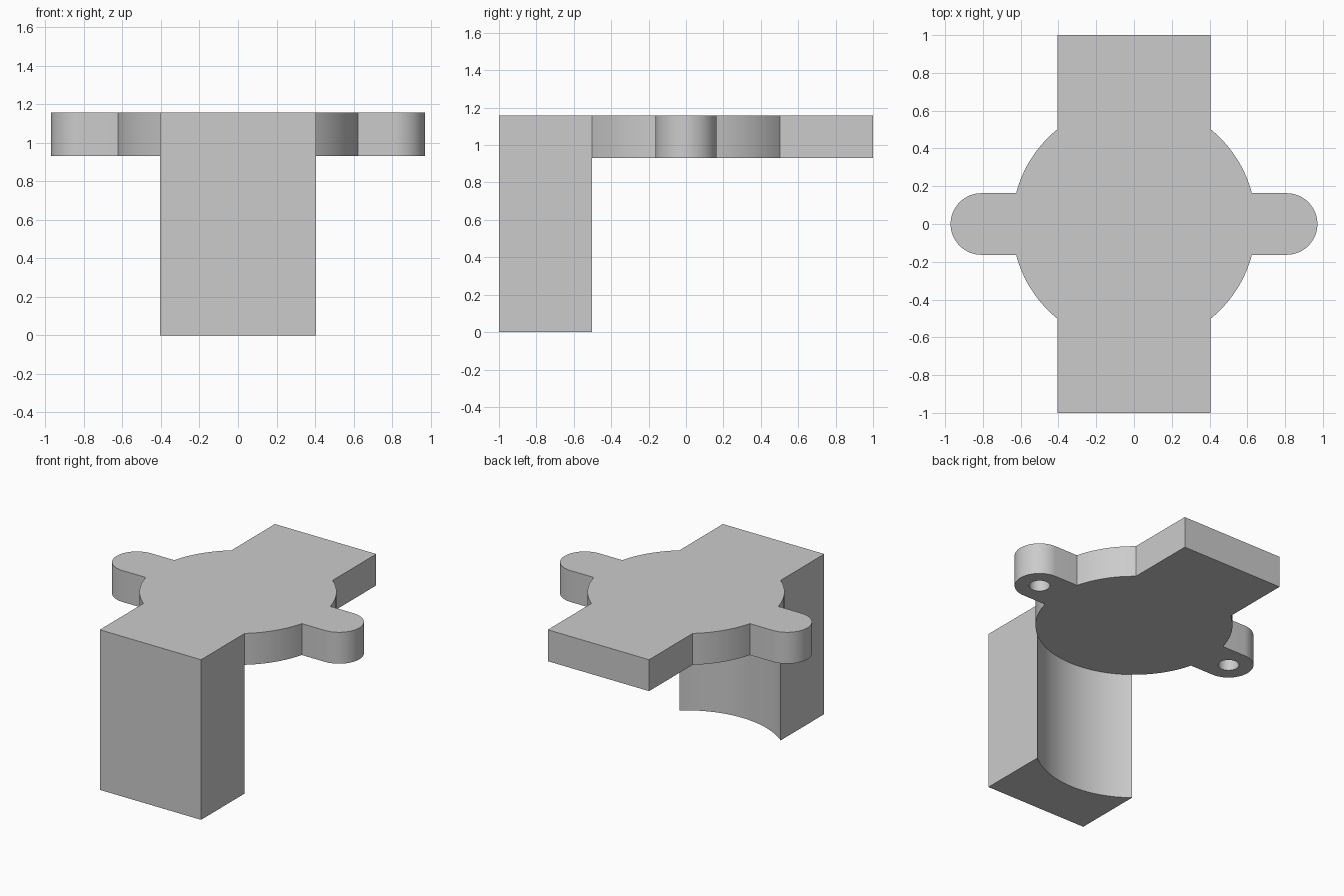
import bpy
import bmesh
from math import acos, asin, cos, sin, pi

if "Cube" in bpy.data.objects:
    bpy.data.objects.remove(bpy.data.objects["Cube"], do_unlink=True)

HALF_W = 0.405      # half width of the arms and leg
DISC_R = 0.645      # round centre
LUG_X, LUG_R = 0.808, 0.163
HOLE_R, HOLE_DEPTH = 0.068, 0.16
PLATE_Z, TOP_Z = 0.93, 1.157


def arc(cx, r, a0, a1, n):
    return [(cx + r * cos(a0 + (a1 - a0) * i / n),
             r * sin(a0 + (a1 - a0) * i / n)) for i in range(n + 1)]


def walls(bm, loop, z0, z1):
    for (ax, ay), (bx, by) in zip(loop, loop[1:] + loop[:1]):
        bm.faces.new([bm.verts.new(p) for p in
                      ((ax, ay, z0), (bx, by, z0), (bx, by, z1), (ax, ay, z1))])


def cap(bm, loop, z):
    bm.faces.new([bm.verts.new((x, y, z)) for x, y in loop])


# Outlines: right flank with its lug, rotated half a turn for the left
a_arm = acos(HALF_W / DISC_R)
a_lug = asin(LUG_R / DISC_R)
flank = (arc(0, DISC_R, -a_arm, -a_lug, 16)
         + arc(LUG_X, LUG_R, -pi / 2, pi / 2, 32)
         + arc(0, DISC_R, a_lug, a_arm, 16))
left_flank = [(-x, -y) for x, y in flank]
back_end = [(HALF_W, 1), (-HALF_W, 1)]
front_end = [(-HALF_W, -1), (HALF_W, -1)]
front_arc = arc(0, DISC_R, a_arm - pi, -a_arm, 40)

plate_outline = flank + back_end + left_flank + front_end
underside = flank + back_end + left_flank + front_arc[1:-1]
leg_outline = front_end + front_arc[::-1]

# Plate and hollow-backed leg as one solid
bm = bmesh.new()
walls(bm, plate_outline, PLATE_Z, TOP_Z)
cap(bm, plate_outline, TOP_Z)
cap(bm, underside, PLATE_Z)
walls(bm, leg_outline, 0, PLATE_Z)
cap(bm, leg_outline, 0)
bmesh.ops.remove_doubles(bm, verts=bm.verts[:], dist=0.0001)
bmesh.ops.dissolve_limit(bm, angle_limit=0.005, verts=bm.verts[:], edges=bm.edges[:])
bmesh.ops.recalc_face_normals(bm, faces=bm.faces[:])
mesh = bpy.data.meshes.new("bracket_body")
bm.to_mesh(mesh)
bm.free()
body = bpy.data.objects.new("bracket_body", mesh)
bpy.context.collection.objects.link(body)

grey = bpy.data.materials.new("light grey")
grey.use_nodes = True
grey.diffuse_color = (0.6, 0.6, 0.6, 1)
grey.node_tree.nodes["Principled BSDF"].inputs["Base Color"].default_value = (0.6, 0.6, 0.6, 1)
mesh.materials.append(grey)

# Blind holes drilled up into the lugs
for side in (-1, 1):
    bpy.ops.mesh.primitive_cylinder_add(vertices=40, radius=HOLE_R, depth=2 * HOLE_DEPTH,
                                        location=(side * LUG_X, 0, PLATE_Z))
    drill = bpy.context.object
    drill.name = "hole_cutter"
    drill.hide_render = True
    drill.data.materials.append(grey)
    cut = body.modifiers.new("lug_hole", "BOOLEAN")
    cut.operation = "DIFFERENCE"
    cut.solver = "EXACT"
    cut.object = drill
    bpy.ops.object.select_all(action="DESELECT")
    body.select_set(True)
    bpy.context.view_layer.objects.active = body
    bpy.ops.object.modifier_apply(modifier=cut.name)
    bpy.data.objects.remove(drill, do_unlink=True)

bpy.ops.object.shade_smooth_by_angle(angle=pi / 6)
